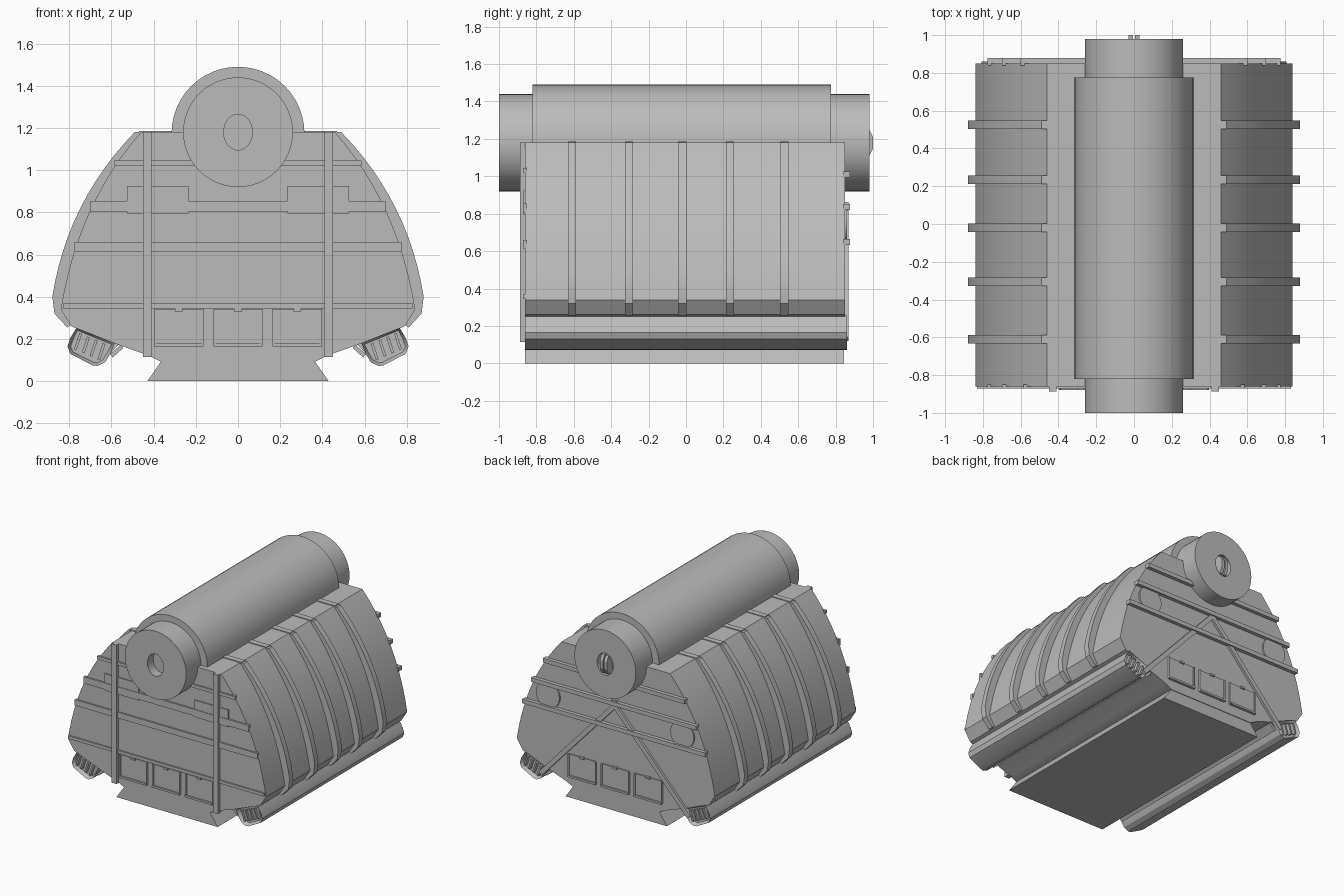
import bpy, bmesh, math
from mathutils import Vector

cube = bpy.data.objects.get("Cube")
if cube:
    bpy.data.objects.remove(cube)

grey = bpy.data.materials.new("plain_grey")
grey.use_nodes = True
grey.diffuse_color = (0.5, 0.5, 0.5, 1)
grey.node_tree.nodes["Principled BSDF"].inputs["Base Color"].default_value = (0.5, 0.5, 0.5, 1)


def finish(name, bm, smooth=False):
    bmesh.ops.recalc_face_normals(bm, faces=bm.faces)
    me = bpy.data.meshes.new(name)
    bm.to_mesh(me)
    bm.free()
    ob = bpy.data.objects.new(name, me)
    bpy.context.collection.objects.link(ob)
    me.materials.append(grey)
    if smooth:
        bpy.ops.object.select_all(action='DESELECT')
        ob.select_set(True)
        bpy.context.view_layer.objects.active = ob
        bpy.ops.object.shade_smooth_by_angle(angle=math.radians(30))
    return ob


def prism(name, profile, y0, y1, smooth=False):
    """Extrude an x-z outline along y."""
    bm = bmesh.new()
    face = bm.faces.new([bm.verts.new((x, y0, z)) for x, z in profile])
    out = bmesh.ops.extrude_face_region(bm, geom=[face])
    moved = [g for g in out["geom"] if isinstance(g, bmesh.types.BMVert)]
    bmesh.ops.translate(bm, verts=moved, vec=(0, y1 - y0, 0))
    return finish(name, bm, smooth)


def box(name, x0, x1, y0, y1, z0, z1):
    return prism(name, [(x0, z0), (x1, z0), (x1, z1), (x0, z1)], y0, y1)


def ellipse(cx, cz, rx, rz, n=48):
    return [(cx + rx * math.cos(2 * math.pi * i / n), cz + rz * math.sin(2 * math.pi * i / n))
            for i in range(n)]


def bar(name, a, b, width, y0, y1):
    a, b = Vector(a), Vector(b)
    d = (b - a).normalized() * width / 2
    n = Vector((-d.y, d.x))
    return prism(name, [a + n, b + n, b - n, a - n], y0, y1)


def arc(p0, p1, p2, n=12):
    """Quadratic curve through three control points."""
    p0, p1, p2 = Vector(p0), Vector(p1), Vector(p2)
    return [p0 * (1 - t) ** 2 + p1 * 2 * t * (1 - t) + p2 * t * t
            for t in (i / n for i in range(n + 1))]


def flip(points):
    return [(-x, z) for x, z in reversed(points)]


# Main hull: flat top, curved flanks, sloping underside
side = arc((0.46, 1.18), (0.76, 0.84), (0.84, 0.34))
half = side + [(0.79, 0.26), (0.56, 0.17), (0.42, 0.12), (0.36, 0.09)]
prism("hull", half + flip(half), -0.86, 0.85, True)

# Dovetail base plate
prism("base_plate", [(0.43, 0), (0.36, 0.1), (-0.36, 0.1), (-0.43, 0)], -0.86, 0.845)

# Five ribs over each flank, with thin straps across the top
outer = arc((0.49, 1.18), (0.81, 0.85), (0.88, 0.4)) + [(0.87, 0.32), (0.81, 0.255)]
rib = outer + [(0.77, 0.28)] + [(x - 0.02, z) for x, z in reversed(side)]
for y in (-0.61, -0.305, -0.02, 0.235, 0.525):
    for sign, label in ((1, "left"), (-1, "right")):
        prism(label + "_rib", rib if sign > 0 else flip(rib), y - 0.022, y + 0.022, True)
    box("top_strap", -0.47, 0.47, y - 0.022, y + 0.022, 1.17, 1.186)

# Lower side rails with fluted ends
rail = [(0.765, 0.255), (0.795, 0.205), (0.808, 0.165), (0.795, 0.13),
        (0.69, 0.075), (0.665, 0.072), (0.63, 0.09), (0.605, 0.13), (0.585, 0.18)]
for sign, label in ((1, "left"), (-1, "right")):
    shape = rail if sign > 0 else flip(rail)
    ob = prism(label + "_rail", shape, -0.86, 0.86, True)
    # Recessed end sockets
    bm = bmesh.new()
    bm.from_mesh(ob.data)
    ends = [f for f in bm.faces if abs(f.normal.y) > 0.9]
    bmesh.ops.inset_individual(bm, faces=ends, thickness=0.015, depth=-0.03)
    bm.to_mesh(ob.data)
    bm.free()
    for k in range(4):
        top = (sign * (0.635 + 0.037 * k), 0.178 + 0.016 * k)
        low = (sign * (0.66 + 0.037 * k), 0.102 + 0.016 * k)
        for y0, y1 in ((-0.858, -0.82), (0.82, 0.858)):
            bar(label + "_rail_flute", top, low, 0.013, y0, y1)
    bar(label + "_rail_bracket", (sign * 0.55, 0.165), (sign * 0.6, 0.12), 0.02, -0.84, 0.84)

# Top drum: wide sleeve around a longer core
prism("drum_sleeve", ellipse(0, 1.175, 0.315, 0.315), -0.82, 0.775, True)
core = prism("drum_core", ellipse(0, 1.18, 0.26, 0.26), -1.0, 0.98, True)
for y0, y1 in ((-1.05, -0.93), (0.93, 1.05)):
    cutter = prism("socket_cutter", ellipse(0, 1.18, 0.068, 0.085, 24), y0, y1)
    cutter.hide_render = True
    cutter.hide_viewport = True
    cut = core.modifiers.new("socket", 'BOOLEAN')
    cut.object = cutter
    cut.solver = 'EXACT'

# Rear grip: two upright bowed bars in the socket
for x in (-0.017, 0.017):
    bm = bmesh.new()
    prof = [(0.93, 1.1), (0.98, 1.11), (1.0, 1.15), (1.0, 1.21), (0.98, 1.25), (0.93, 1.26)]
    face = bm.faces.new([bm.verts.new((x - 0.012, y, z)) for y, z in prof])
    out = bmesh.ops.extrude_face_region(bm, geom=[face])
    bmesh.ops.translate(bm, vec=(0.024, 0, 0),
                        verts=[g for g in out["geom"] if isinstance(g, bmesh.types.BMVert)])
    finish("rear_grip_bar", bm)

# Front straps and stepped plates
for half_w, z0, z1 in ((0.585, 1.02, 1.045), (0.7, 0.805, 0.855),
                       (0.775, 0.615, 0.66), (0.83, 0.345, 0.368)):
    box("front_strap", -half_w, half_w, -0.872, -0.85, z0, z1)
for sign in (-1, 1):
    x0, x1 = sorted((sign * 0.41, sign * 0.45))
    box("front_post", x0, x1, -0.887, -0.85, 0.115, 1.18)
    step = [(0.235, 0.795), (0.525, 0.795), (0.525, 0.925), (0.235, 0.925)]
    prism("front_plate", step if sign > 0 else flip(step), -0.868, -0.85)

# Rear straps, crossing braces and round plates
for half_w, z in ((0.6, 1.01), (0.7, 0.835), (0.775, 0.65)):
    box("rear_strap", -half_w, half_w, 0.84, 0.878, z - 0.016, z + 0.016)
for sign in (-1, 1):
    bar("rear_brace", (-sign * 0.03, 0.85), (sign * 0.63, 0.13), 0.035, 0.84, 0.868)
    prism("rear_disc", ellipse(sign * 0.57, 0.745, 0.1, 0.1, 32), 0.84, 0.862)

# Three framed pockets low on each end
for face_y, out in ((-0.86, -1), (0.85, 1)):
    def slab(name, x0, x1, z0, z1, depth):
        y0, y1 = sorted((face_y - out * 0.01, face_y + out * depth))
        box(name, x0, x1, y0, y1, z0, z1)
    for x in (-0.28, 0, 0.28):
        slab("pocket_panel", x - 0.117, x + 0.117, 0.17, 0.34, 0.008)
        slab("pocket_lip", x - 0.117, x + 0.117, 0.165, 0.18, 0.02)
        slab("pocket_latch", x - 0.018, x + 0.018, 0.33, 0.345, 0.018)
        for edge in (-0.112, 0.112):
            slab("pocket_side", x + edge - 0.006, x + edge + 0.006, 0.17, 0.34, 0.015)
